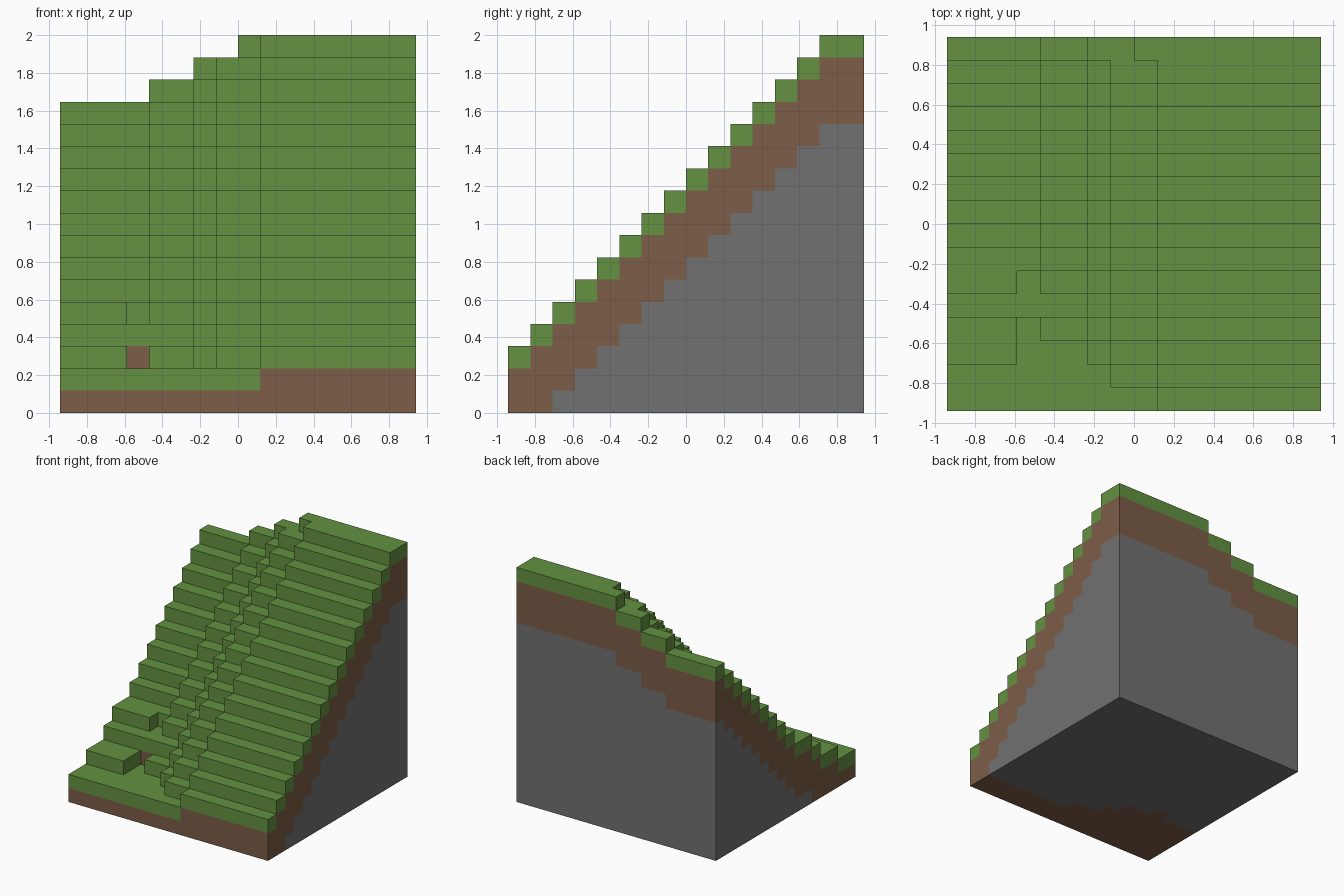
import bpy
import bmesh
from mathutils import Vector

N = 16                 # blocks along each side
TOP = 17               # tallest column in blocks
U = 2 / TOP            # block size
SOIL_DEPTH = 3         # soil blocks below the grass block

if "Cube" in bpy.data.objects:
    bpy.data.objects.remove(bpy.data.objects["Cube"])


def material(name, colour):
    mat = bpy.data.materials.new(name)
    mat.use_nodes = True
    mat.diffuse_color = (*colour, 1)
    bsdf = mat.node_tree.nodes["Principled BSDF"]
    bsdf.inputs["Base Color"].default_value = (*colour, 1)
    bsdf.inputs["Roughness"].default_value = 1
    return mat


def height(i, j):
    """Column height in blocks: a stair up the back, lower towards the right."""
    if i >= 9:
        rise = j + 3
    elif i == 8:
        rise = j + 2
    elif i == 7:
        rise = min(j + 2, TOP - 1)
    elif i == 6:
        rise = j + 1
    elif i >= 4:
        rise = j
    else:
        rise = j - 1
        if j == 4 or (i < 3 and j == 5):      # ledges near the foot
            rise = j
        elif i < 3 and j in (2, 3):
            rise = 3
    return max(2, min(TOP, rise))


heights = {(i, j): height(i, j) for i in range(N) for j in range(N)}


def solid(i, j, k):
    return 0 <= k < heights.get((i, j), 0)


def kind(i, j, k):
    depth = heights[i, j] - 1 - k
    if depth == 0:
        return "grass"
    return "soil" if depth <= SOIL_DEPTH else "stone"


def add_face(bm, cell, axis, side):
    """One square on the given side of a block, wound outwards."""
    a, b = (axis + 1) % 3, (axis + 2) % 3
    corners = [(0, 0), (1, 0), (1, 1), (0, 1)]
    if side == 0:
        corners.reverse()
    verts = []
    for ca, cb in corners:
        p = Vector(cell)
        p[axis] += side
        p[a] += ca
        p[b] += cb
        p -= Vector((N / 2, N / 2, 0))
        verts.append(bm.verts.new(p * U))
    bm.faces.new(verts)


# Outer skin of the blocks, sorted into the three ground layers
layers = {name: bmesh.new() for name in ("grass", "soil", "stone")}
for (i, j), h in heights.items():
    for k in range(h):
        for axis in range(3):
            for side in (0, 1):
                neighbour = [i, j, k]
                neighbour[axis] += 2 * side - 1
                if not solid(*neighbour):
                    add_face(layers[kind(i, j, k)], (i, j, k), axis, side)

colours = {
    "grass": material("grass green", (0.125, 0.283, 0.053)),
    "soil": material("soil brown", (0.205, 0.110, 0.063)),
    "stone": material("stone grey", (0.170, 0.165, 0.165)),
}
names = {"grass": "grass_steps", "soil": "soil_band", "stone": "stone_base"}

# Merge each layer into clean flat faces
for key, bm in layers.items():
    bmesh.ops.remove_doubles(bm, verts=bm.verts[:], dist=U / 100)
    bmesh.ops.dissolve_limit(bm, angle_limit=0.01, verts=bm.verts[:], edges=bm.edges[:])
    mesh = bpy.data.meshes.new(names[key])
    bm.to_mesh(mesh)
    bm.free()
    mesh.materials.append(colours[key])
    bpy.context.collection.objects.link(bpy.data.objects.new(names[key], mesh))
